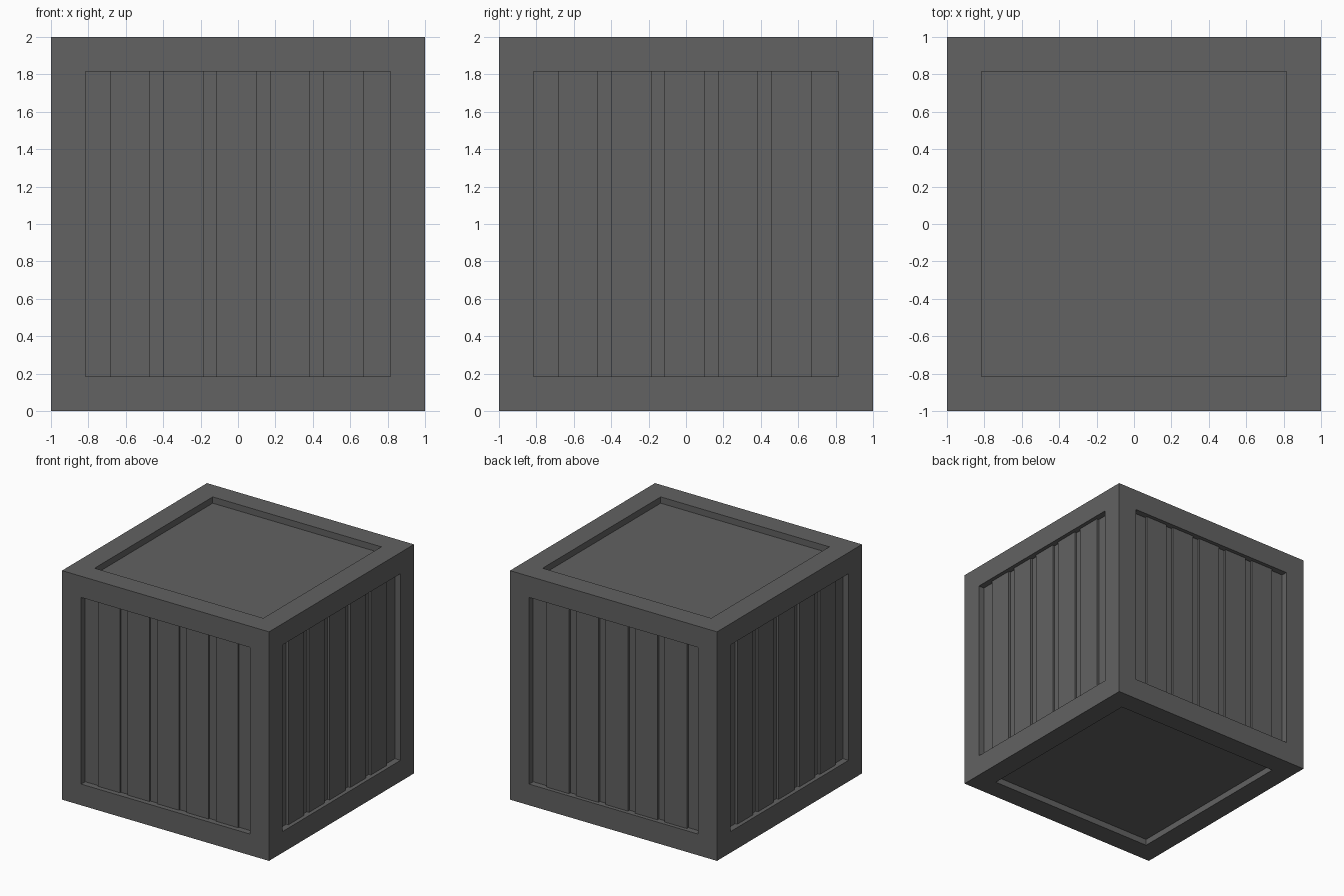
import bpy, bmesh, math
from mathutils import Matrix

if "Cube" in bpy.data.objects:
    bpy.data.objects.remove(bpy.data.objects["Cube"])

HALF = 1.0      # half size of the crate
RIM = 0.185     # width of the frame boards
DEPTH = 0.055   # recess depth of each panel
OPEN = HALF - RIM

dark = bpy.data.materials.new("dark_grey")
dark.diffuse_color = (0.122, 0.122, 0.122, 1)
dark.use_nodes = True
dark.node_tree.nodes["Principled BSDF"].inputs["Base Color"].default_value = dark.diffuse_color


def finish(bm, name):
    mesh = bpy.data.meshes.new(name)
    bmesh.ops.recalc_face_normals(bm, faces=bm.faces[:])
    bm.to_mesh(mesh)
    bm.free()
    mesh.materials.append(dark)
    obj = bpy.data.objects.new(name, mesh)
    bpy.context.collection.objects.link(obj)
    return obj


# Crate body: cube with a square recess sunk straight into every side
bm = bmesh.new()
bmesh.ops.create_cube(bm, size=2 * HALF, matrix=Matrix.Translation((0, 0, HALF)))
panels = bm.faces[:]
bmesh.ops.inset_individual(bm, faces=panels, thickness=RIM, depth=0,
                           use_even_offset=True)
sunk = bmesh.ops.extrude_discrete_faces(bm, faces=panels)["faces"]
for f in sunk:
    f.normal_update()
    offset = f.normal * -DEPTH
    bmesh.ops.translate(bm, vec=offset, verts=f.verts[:])
finish(bm, "crate_body")


# Upright planks: five per side, standing slightly proud of the recess floor
def planks(name, turn, face, shift):
    bm = bmesh.new()
    inner = HALF - DEPTH - 0.01
    for i in range(5):
        x = (i - 2) * 0.285 + shift
        m = (Matrix.Rotation(math.radians(turn), 4, 'Z')
             @ Matrix.Translation((x, -(face + inner) / 2, HALF))
             @ Matrix.Diagonal((0.215, face - inner, 2 * OPEN, 1)))
        bmesh.ops.create_cube(bm, size=1, matrix=m)
    finish(bm, name)


planks("front_planks", 0, 0.957, -0.007)
planks("right_planks", 90, 0.966, -0.007)
planks("back_planks", 180, 0.966, 0.007)
planks("left_planks", 270, 0.966, 0.007)
